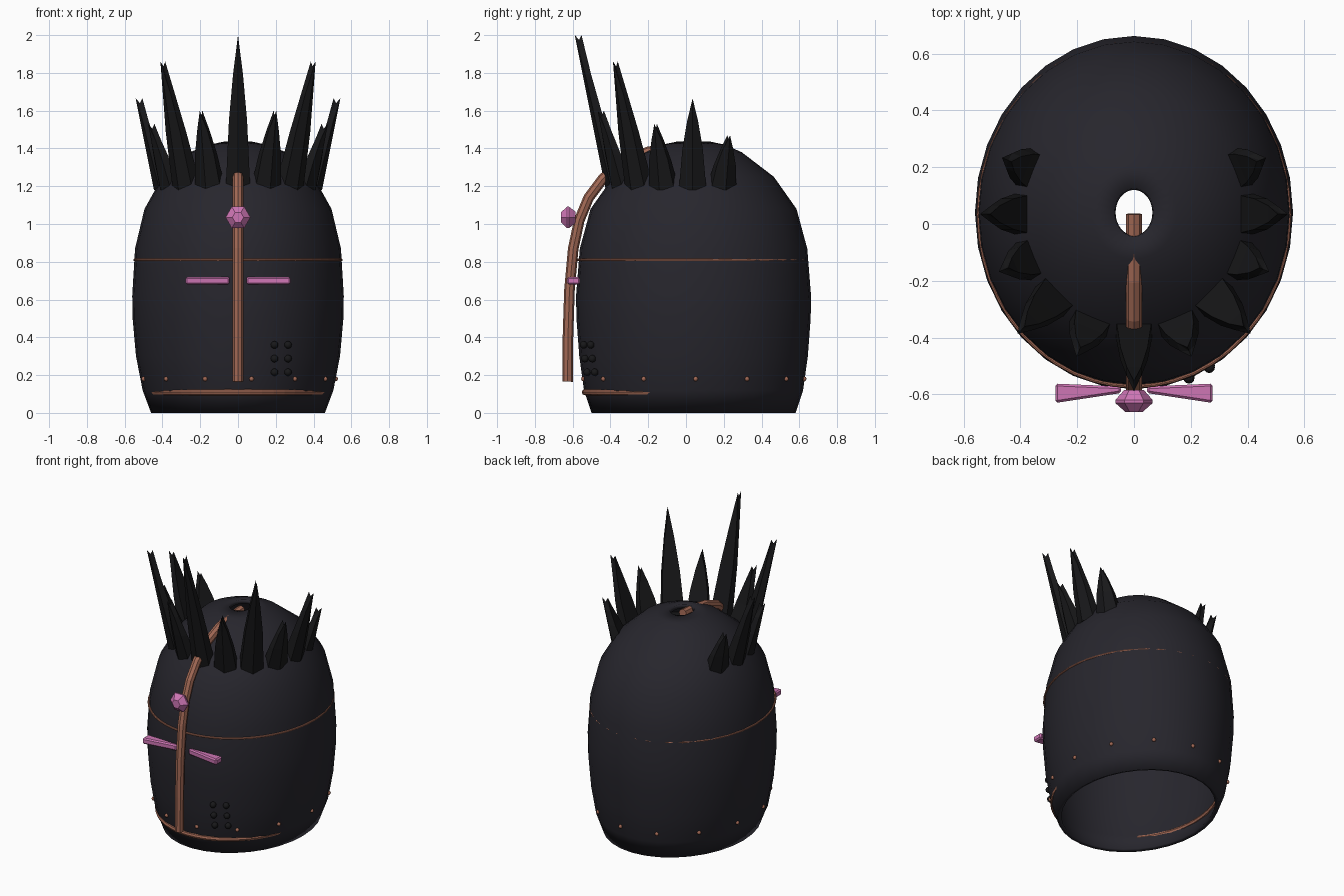
import bpy, bmesh
from math import sin, cos, pi, radians, sqrt
from mathutils import Vector

if "Cube" in bpy.data.objects:
    bpy.data.objects.remove(bpy.data.objects["Cube"])

CY = 0.04  # helmet axis in y


def material(name, rgb):
    m = bpy.data.materials.new(name)
    m.diffuse_color = (*rgb, 1)
    m.use_nodes = True
    m.node_tree.nodes["Principled BSDF"].inputs["Base Color"].default_value = m.diffuse_color
    return m


IRON = material("dark_iron", (0.020, 0.019, 0.026))
BLACK = material("black_iron", (0.009, 0.009, 0.010))
COPPER = material("copper", (0.36, 0.14, 0.09))
PINK = material("pink_crystal", (0.62, 0.18, 0.46))


def finish(name, bm, mat, smooth=None):
    bmesh.ops.recalc_face_normals(bm, faces=bm.faces)
    me = bpy.data.meshes.new(name)
    bm.to_mesh(me)
    bm.free()
    ob = bpy.data.objects.new(name, me)
    bpy.context.collection.objects.link(ob)
    me.materials.append(mat)
    if smooth:
        bpy.context.view_layer.objects.active = ob
        bpy.ops.object.select_all(action='DESELECT')
        ob.select_set(True)
        bpy.ops.object.shade_smooth_by_angle(angle=radians(smooth))
    return ob


def loft(bm, rings, cap=False):
    """Bridge closed rings of points, optionally capping both ends."""
    vs = [[bm.verts.new(p) for p in r] for r in rings]
    n = len(vs[0])
    for a, b in zip(vs, vs[1:]):
        for i in range(n):
            bm.faces.new((a[i], a[(i + 1) % n], b[(i + 1) % n], b[i]))
    if cap:
        bm.faces.new(vs[0])
        bm.faces.new(vs[-1])
    return vs


def tube(name, pts, radius, mat, cyclic=False, kind='POLY', res=2):
    cu = bpy.data.curves.new(name, 'CURVE')
    cu.dimensions = '3D'
    cu.bevel_depth = radius
    cu.bevel_resolution = res
    cu.use_fill_caps = True
    sp = cu.splines.new(kind)
    sp.points.add(len(pts) - 1)
    for p, co in zip(sp.points, pts):
        p.co = (*co, 1)
    sp.use_cyclic_u = cyclic
    sp.use_smooth = False
    cu.materials.append(mat)
    ob = bpy.data.objects.new(name, cu)
    bpy.context.collection.objects.link(ob)
    return ob


def oval(rx, ry, cy, z, n):
    return [(rx * sin(2 * pi * i / n), cy - ry * cos(2 * pi * i / n), z) for i in range(n)]


# Helmet shell: (x radius, y radius, z), open below and with a small hole on top
profile = [(.46, .54, 0), (.505, .58, .12), (.54, .605, .3), (.558, .62, .5), (.56, .622, .62),
           (.545, .602, .87), (.495, .545, 1.08), (.40, .425, 1.25), (.255, .255, 1.38),
           (.15, .165, 1.42), (.07, .085, 1.437)]
bm = bmesh.new()
loft(bm, [oval(rx, ry, CY, z, 32) for rx, ry, z in profile])
shell = finish("helmet_shell", bm, IRON, 50)
sol = shell.modifiers.new("thickness", 'SOLIDIFY')
sol.thickness = 0.025
sol.offset = -1

# Thin copper trim rings
tube("brow_trim", oval(.547, .605, .033, .81, 48), .007, COPPER, True)
tube("collar_trim", oval(.477, .56, .025, .11, 48), .017, COPPER, True)


# Crown spikes: tapered blades with a ridged face and a notched tip
def spike(name, t, top, w):
    base = Vector((.445 * sin(t), .035 - .46 * cos(t), 1.18))
    out = Vector((sin(t), -cos(t), 0))
    tan = Vector((cos(t), sin(t), 0))
    h = top - 1.18

    def at(u, n, f):
        return base + tan * u + out * (n + .2 * h * f) + Vector((0, 0, h * f))

    bm = bmesh.new()
    rings = []
    for f, k, d in ((0, 1, .10), (.45, .74, .065), (.75, .4, .045)):
        u = w * k
        rings.append([at(-u, -d, f), at(-u, -.3 * d, f), at(0, 0, f),
                      at(u, -.3 * d, f), at(u, -d, f)])
    vs = loft(bm, rings)
    bm.faces.new(vs[0])
    a, b, c, e, g = vs[-1]
    o = bm.verts.new(at(0, 0, 1))
    m = bm.verts.new(at(0, -.018, 1 - .025 / h))
    i = bm.verts.new(at(0, -.036, 1))
    for tri in ((c, b, o), (b, m, o), (b, a, m), (a, i, m), (a, g, i),
                (g, m, i), (g, e, m), (e, o, m), (e, c, o)):
        bm.faces.new(tri)
    finish(name, bm, BLACK)


for k, top in enumerate((2.0, 1.6, 1.86, 1.53, 1.665, 1.47)):
    for s in ((1,) if k == 0 else (1, -1)):
        side = "centre" if k == 0 else ("right" if s > 0 else "left")
        spike(f"crown_spike_{side}_{k}", s * radians(22.5 * k), top, .065 if k == 0 else .073)

# Copper nose strip, from chin up over the brow into the top hole
strip = [(-.627, .165), (-.625, .4), (-.617, .65), (-.597, .87), (-.565, 1.02), (-.515, 1.14),
         (-.44, 1.24), (-.33, 1.33), (-.2, 1.382), (-.08, 1.40), (.035, 1.41)]
tube("nose_strip", [(0, y, z) for y, z in strip], .028, COPPER)

# Brow gem: faceted hexagonal stone
bm = bmesh.new()
loft(bm, [[(r * cos(i * pi / 3), y, 1.035 + r * sin(i * pi / 3)) for i in range(6)]
          for r, y in ((.03, -.662), (.066, -.63), (.066, -.62), (.035, -.585))], cap=True)
finish("brow_gem", bm, PINK)

# Eye bars: bevelled bars, thicker at the outer end
for s, side in ((1, "right"), (-1, "left")):
    bm = bmesh.new()
    loft(bm, [[(s * x, y0, .68), (s * x, y1, .68), (s * x, y1, .72), (s * x, y0, .72)]
              for x, y0, y1 in ((.045, -.595, -.572), (.277, -.63, -.562))], cap=True)
    bmesh.ops.bevel(bm, geom=bm.edges[:], offset=.008, segments=1, affect='EDGES')
    finish(f"eye_bar_{side}", bm, PINK)


def shell_point(x, z):
    """Front surface of the shell at the given x and z."""
    for (ax, ay, az), (bx, by, bz) in zip(profile, profile[1:]):
        if az <= z <= bz:
            f = (z - az) / (bz - az)
            rx, ry = ax + (bx - ax) * f, ay + (by - ay) * f
            return rx, ry, CY - ry * sqrt(max(0, 1 - (x / rx) ** 2))


def stud(bm, co, r, n):
    ret = bmesh.ops.create_uvsphere(bm, u_segments=n, v_segments=max(4, n // 2), radius=r)
    bmesh.ops.translate(bm, verts=ret["verts"], vec=co)


# Breathing studs on one cheek
bm = bmesh.new()
for x in (.193, .265):
    for z in (.215, .287, .36):
        stud(bm, (x, shell_point(x, z)[2] - .012, z), .02, 12)
finish("breath_studs", bm, BLACK, 50)

# Copper rivets around the collar
bm = bmesh.new()
rx, ry, _ = shell_point(0, .18)
for i in range(13):
    t = radians(8) + 2 * pi * i / 13
    stud(bm, (rx * sin(t), CY - ry * cos(t), .18), .013, 8)
finish("collar_rivets", bm, COPPER, 50)
